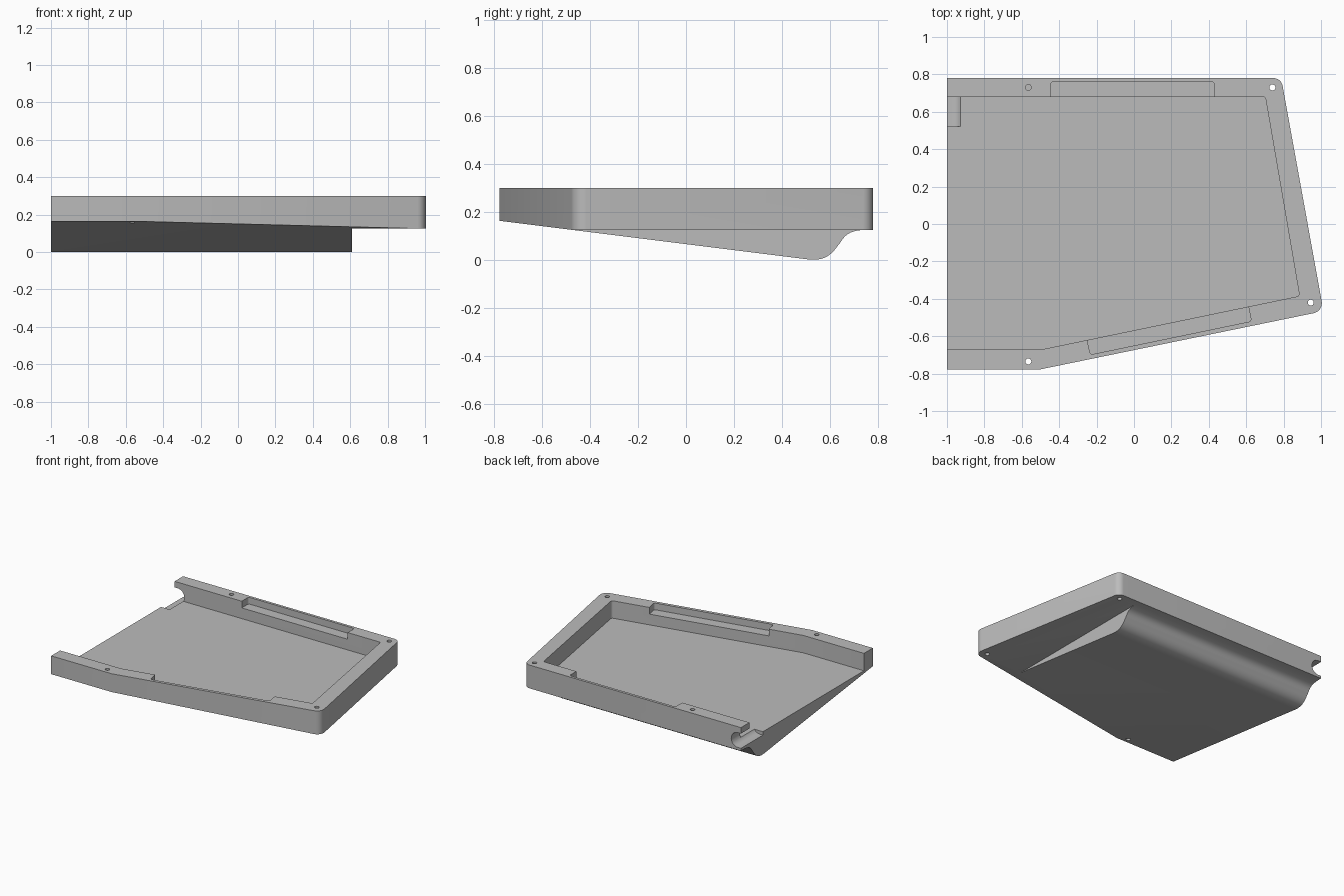
import bpy, bmesh, math
from mathutils import Vector
from mathutils.geometry import interpolate_bezier

if "Cube" in bpy.data.objects:
    bpy.data.objects.remove(bpy.data.objects["Cube"])

TOP, RIM_BOTTOM, FLOOR, POCKET = 0.30, 0.125, 0.17, 0.25

grey = bpy.data.materials.new("case_grey")
grey.use_nodes = True
grey.diffuse_color = (0.5, 0.5, 0.5, 1)
grey.node_tree.nodes["Principled BSDF"].inputs["Base Color"].default_value = (0.5, 0.5, 0.5, 1)


def outline(corners, steps=8):
    """2D polygon from (x, y, fillet radius) corners."""
    pts = []
    for i, (x, y, r) in enumerate(corners):
        p = Vector((x, y))
        if not r:
            pts.append(p)
            continue
        a = (Vector(corners[i - 1][:2]) - p).normalized()
        b = (Vector(corners[(i + 1) % len(corners)][:2]) - p).normalized()
        half = a.angle(b) / 2
        centre = p + (a + b).normalized() * r / math.sin(half)
        start = p + a * r / math.tan(half) - centre
        sweep = math.pi - 2 * half
        sign = 1 if a.x * b.y - a.y * b.x < 0 else -1
        for k in range(steps + 1):
            t = sign * sweep * k / steps
            pts.append(centre + Vector((start.x * math.cos(t) - start.y * math.sin(t),
                                        start.x * math.sin(t) + start.y * math.cos(t))))
    return pts


def prism(name, pts, lo, hi, axis="Z"):
    """Extrude a 2D polygon along an axis; the polygon fills the other two."""
    place = {"X": lambda p, d: (d, p[0], p[1]),
             "Y": lambda p, d: (p[0], d, p[1]),
             "Z": lambda p, d: (p[0], p[1], d)}[axis]
    bm = bmesh.new()
    face = bm.faces.new([bm.verts.new(place(p, lo)) for p in pts])
    ext = bmesh.ops.extrude_face_region(bm, geom=[face])
    shift = Vector(place((0, 0), hi - lo))
    bmesh.ops.translate(bm, vec=shift, verts=[v for v in ext["geom"] if isinstance(v, bmesh.types.BMVert)])
    bmesh.ops.recalc_face_normals(bm, faces=bm.faces)
    mesh = bpy.data.meshes.new(name)
    bm.to_mesh(mesh)
    bm.free()
    mesh.materials.append(grey)
    obj = bpy.data.objects.new(name, mesh)
    bpy.context.collection.objects.link(obj)
    return obj


# Outer body
case = prism("case_half", outline([(-1, -0.777, 0), (-0.5, -0.777, 0),
                                   (1.013, -0.466, 0.055), (0.787, 0.78, 0.05), (-1, 0.78, 0)]), 0, TOP)
cutters = []

# Tilted underside with a curved step at the back
curve = []
for a, b, c, d in [((0.51, 0.0025), (0.58, -0.006), (0.608, 0.025), (0.633, 0.06)),
                   ((0.633, 0.06), (0.66, 0.09), (0.66, 0.126), (0.76, 0.126))]:
    curve += interpolate_bezier(*[Vector((*p, 0)) for p in (a, b, c, d)], 12)[len(curve) > 0:]
slope = (0.0025 - RIM_BOTTOM) / (0.51 + 0.47)
under = [(-1.2, -0.5), (-1.2, RIM_BOTTOM - 0.73 * slope)] + [p[:2] for p in curve] + [(1.2, 0.126), (1.2, -0.5)]
cutters.append(prism("underside_cutter", under, -2, 2, "X"))

# Raised underside beside the wedge
side = [(0.61, -2), (2, -2), (2, 2), (0.61, 2)]
cutters.append(prism("side_cutter", side, -1, RIM_BOTTOM))

# Inner tray
cutters.append(prism("tray_cutter", outline([(-1.2, -0.672, 0), (-0.5, -0.672, 0),
                                             (0.885, -0.385, 0.015), (0.702, 0.68, 0.015),
                                             (-1.2, 0.68, 0)]), FLOOR, 0.5))

# Rim pockets at the back and along the slanted front
cutters.append(prism("back_pocket_cutter", outline([(-0.445, 0.6, 0), (0.43, 0.6, 0),
                                                    (0.43, 0.76, 0.015), (-0.445, 0.76, 0.015)]), POCKET, 0.5))
along = Vector((1.385, 0.287)).normalized()
inward = Vector((-along.y, along.x))
start = Vector((-0.25, -0.62))
front = [start + along * u + inward * v for u, v in ((0, -0.08), (0.88, -0.08), (0.88, 0.08), (0, 0.08))]
cutters.append(prism("front_pocket_cutter",
                     outline([(*p, r) for p, r in zip(front, (0.015, 0.015, 0, 0))]), POCKET, 0.5))

# Half of a rounded cable opening at the open end
cutters.append(prism("port_cutter", outline([(-1.2, 0.145, 0), (-0.92, 0.145, 0.054),
                                             (-0.92, 0.255, 0.054), (-1.2, 0.255, 0)]), 0.52, 1, "Y"))

# Screw holes
for x, y, low in ((-0.565, 0.73, 0.13), (0.74, 0.73, -0.1), (0.945, -0.42, -0.1), (-0.565, -0.735, -0.1)):
    ring = [(x + 0.016 * math.cos(math.tau * i / 24), y + 0.016 * math.sin(math.tau * i / 24)) for i in range(24)]
    cutters.append(prism("screw_hole_cutter", ring, low, 0.5))

# Cut everything out, then bake and drop the cutters
for c in cutters:
    mod = case.modifiers.new(c.name, "BOOLEAN")
    mod.operation, mod.solver, mod.object = "DIFFERENCE", "EXACT", c
bpy.context.view_layer.update()
baked = bpy.data.meshes.new_from_object(case.evaluated_get(bpy.context.evaluated_depsgraph_get()))
case.modifiers.clear()
case.data = baked
for c in cutters:
    bpy.data.objects.remove(c)

bpy.ops.object.select_all(action="DESELECT")
case.select_set(True)
bpy.context.view_layer.objects.active = case
bpy.ops.object.shade_smooth_by_angle(angle=math.radians(25))
